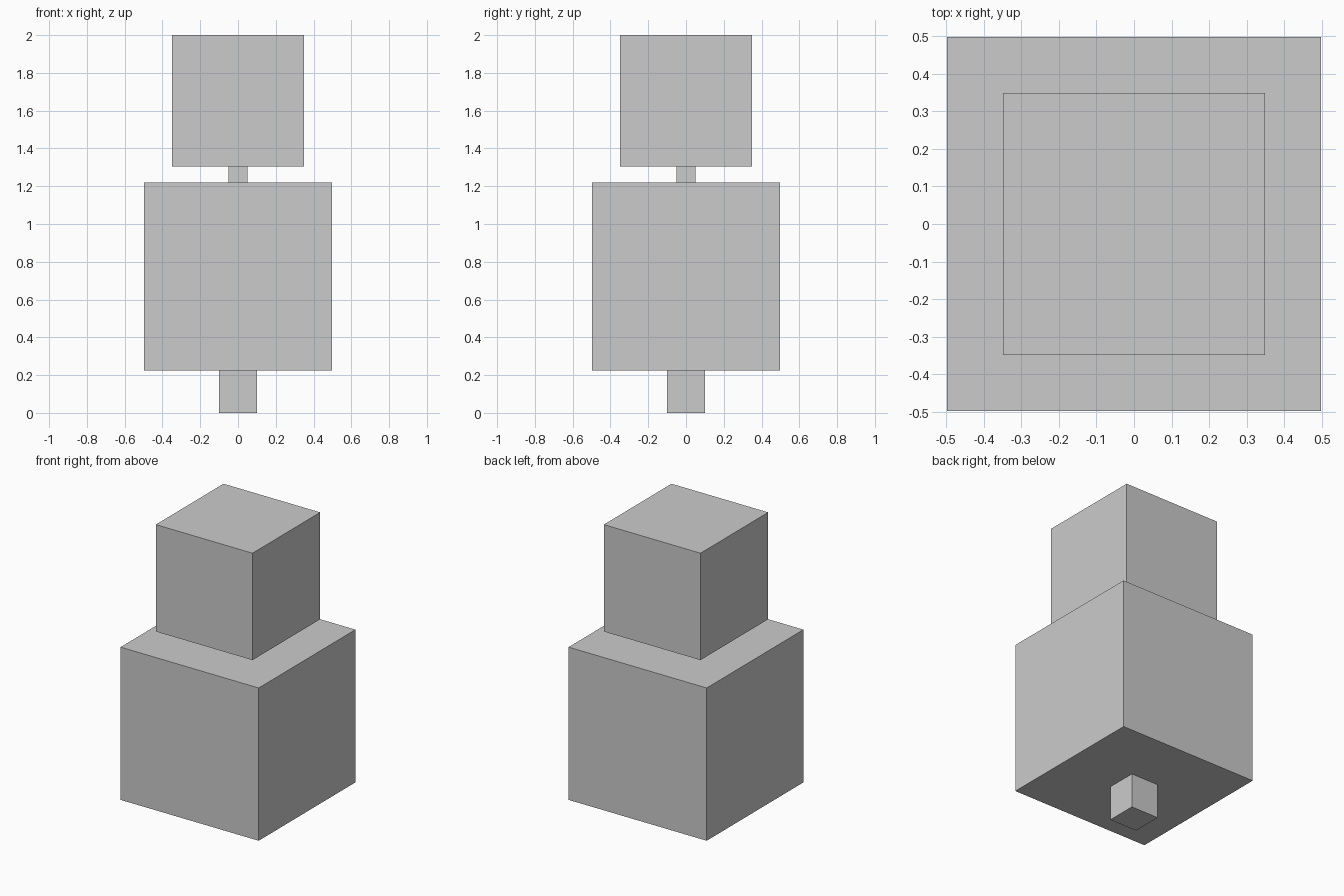
import bpy

if "Cube" in bpy.data.objects:
    bpy.data.objects.remove(bpy.data.objects["Cube"])


def box(name, width, z_bottom, z_top):
    """Square box centred on the z axis, spanning two heights."""
    bpy.ops.mesh.primitive_cube_add(size=1, location=(0, 0, (z_bottom + z_top) / 2))
    obj = bpy.context.object
    obj.name = name
    obj.scale = (width, width, z_top - z_bottom)
    bpy.ops.object.transform_apply(location=False, rotation=False, scale=True)
    return obj


# Trunk, ending just inside the lower block
box("trunk", 0.199, 0.0, 0.235)
# Large lower block
box("lower_block", 0.995, 0.224, 1.219)
# Thin stem joining both blocks
box("upper_stem", 0.0995, 1.209, 1.314)
# Smaller top block
box("upper_block", 0.6965, 1.3035, 2.0)
